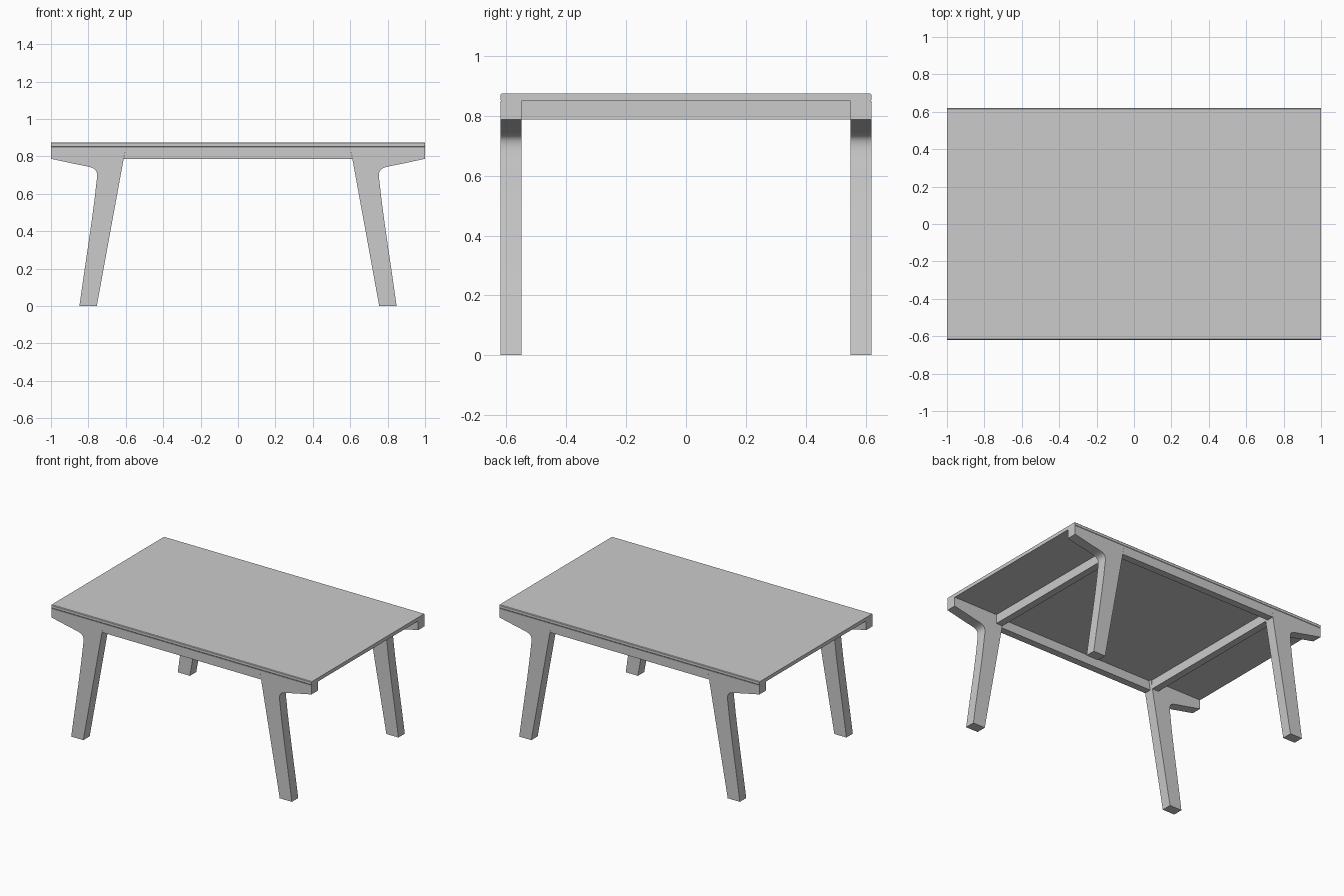
import bpy, bmesh
from mathutils import Vector

cube = bpy.data.objects.get("Cube")
if cube:
    bpy.data.objects.remove(cube)

grey = bpy.data.materials.new("plain grey")
grey.use_nodes = True
colour = (0.6, 0.6, 0.6, 1)
grey.diffuse_color = colour
grey.node_tree.nodes["Principled BSDF"].inputs["Base Color"].default_value = colour

HALF_X, HALF_Y = 1.0, 0.62
TOP, UNDER, RAIL = 0.875, 0.85, 0.787
LEG_INNER_Y = 0.55


def extrude(name, outline, axis, start, end):
    """Extrude a closed 2D outline along y (outline in x, z) or x (outline in y, z)."""
    bm = bmesh.new()
    verts = [bm.verts.new((a, start, z) if axis == "y" else (start, a, z)) for a, z in outline]
    face = bm.faces.new(verts)
    moved = bmesh.ops.extrude_face_region(bm, geom=[face])["geom"]
    shift = Vector((0, end - start, 0) if axis == "y" else (end - start, 0, 0))
    bmesh.ops.translate(bm, vec=shift, verts=[g for g in moved if isinstance(g, bmesh.types.BMVert)])
    bmesh.ops.recalc_face_normals(bm, faces=bm.faces)
    mesh = bpy.data.meshes.new(name)
    bm.to_mesh(mesh)
    bm.free()
    mesh.materials.append(grey)
    obj = bpy.data.objects.new(name, mesh)
    bpy.context.collection.objects.link(obj)
    return obj


def smooth(obj):
    bpy.ops.object.select_all(action="DESELECT")
    obj.select_set(True)
    bpy.context.view_layer.objects.active = obj
    bpy.ops.object.shade_smooth_by_angle(angle=0.5)


def bezier(p, q, r, s, steps=10):
    pts = [Vector(v) for v in (p, q, r, s)]
    result = []
    for i in range(steps + 1):
        t = i / steps
        u = 1 - t
        result.append(tuple(pts[0] * u**3 + pts[1] * 3*u*u*t + pts[2] * 3*u*t*t + pts[3] * t**3))
    return result


# Table top: thin slab with softened long edges
c = 0.004
slab = [(-HALF_Y, UNDER + c), (-HALF_Y + c, UNDER), (HALF_Y - c, UNDER), (HALF_Y, UNDER + c),
        (HALF_Y, TOP - c), (HALF_Y - c, TOP), (-HALF_Y + c, TOP), (-HALF_Y, TOP - c)]
smooth(extrude("table_top", slab, "x", -HALF_X, HALF_X))

# Legs: tapered, splayed, with a curved bracket reaching the table end
leg = [(0.60, UNDER), (0.755, 0), (0.848, 0)]
leg += bezier((0.848, 0), (0.815, 0.24), (0.775, 0.48), (0.757, 0.66), 6)[1:]
leg += bezier((0.757, 0.66), (0.742, 0.745), (0.77, 0.738), (0.85, 0.755))[1:]
leg += [(HALF_X, RAIL), (HALF_X, UNDER)]
for side, sx in (("left", 1), ("right", -1)):
    for end, sy in (("front", -1), ("back", 1)):
        outline = [(sx * x, z) for x, z in leg]
        smooth(extrude(f"{end}_{side}_leg", outline, "y", sy * LEG_INNER_Y, sy * HALF_Y))

# Long rails fit between the slanted inner edges of the legs
long_rail = [(-0.60, UNDER), (0.60, UNDER), (0.611, RAIL), (-0.611, RAIL)]
for end, sy in (("front", -1), ("back", 1)):
    extrude(f"{end}_rail", long_rail, "y", sy * 0.57, sy * HALF_Y)

# Cross rails join each front leg to the back leg
cross = [(-LEG_INNER_Y, RAIL), (LEG_INNER_Y, RAIL), (LEG_INNER_Y, UNDER), (-LEG_INNER_Y, UNDER)]
for side, sx in (("left", 1), ("right", -1)):
    extrude(f"{side}_cross_rail", cross, "x", sx * 0.61, sx * 0.66)
